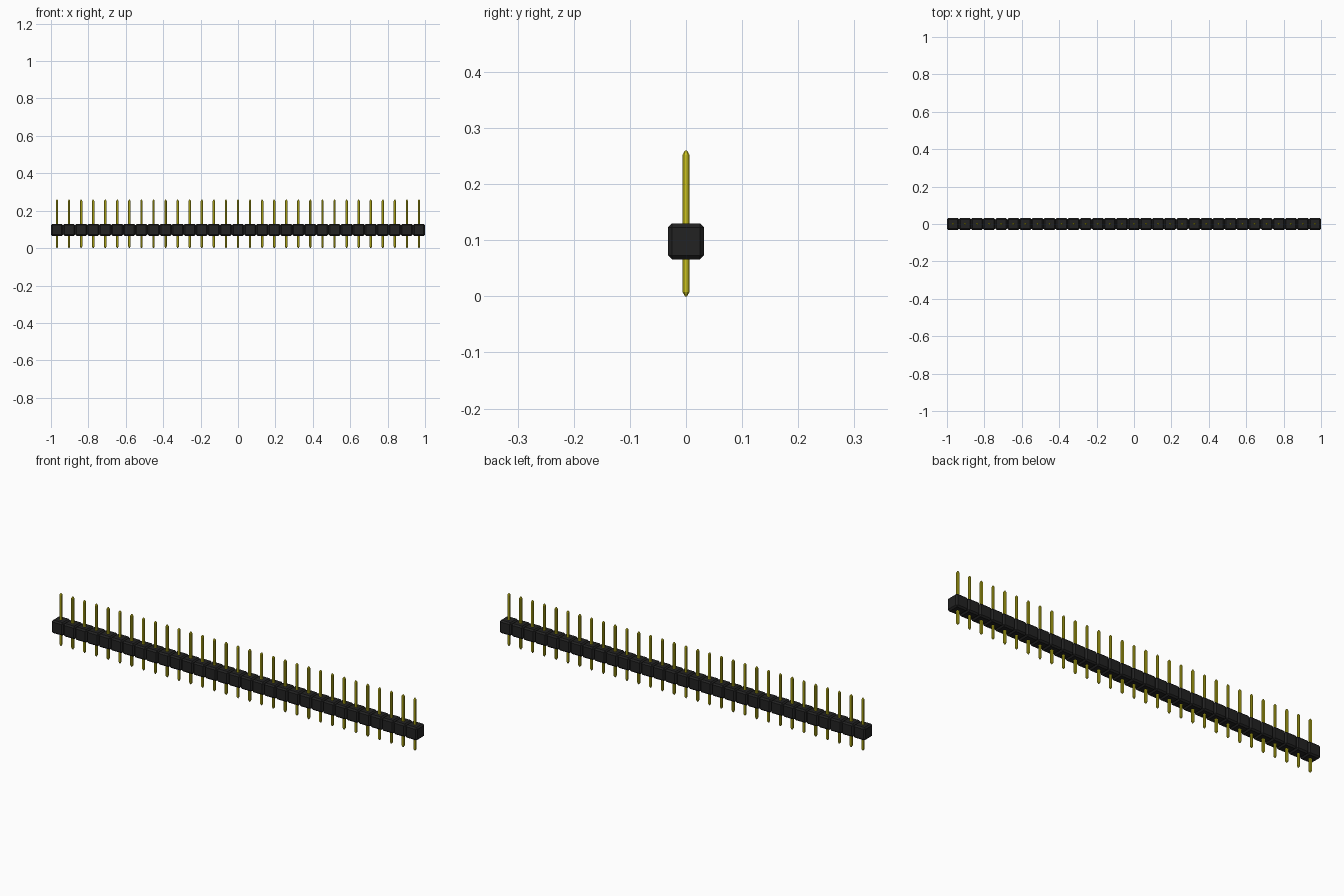
import bpy
import bmesh
from mathutils import Matrix

COUNT = 31
PITCH = 2 / COUNT
BODY_Z = 0.098
PIN_TOP = 0.26
PIN_HALF = 0.0063
TIP = 0.008

if "Cube" in bpy.data.objects:
    bpy.data.objects.remove(bpy.data.objects["Cube"], do_unlink=True)


def make_material(name, colour):
    mat = bpy.data.materials.new(name)
    mat.use_nodes = True
    mat.diffuse_color = colour
    mat.node_tree.nodes["Principled BSDF"].inputs["Base Color"].default_value = colour
    return mat


def add_object(name, bm, mat, x):
    mesh = bpy.data.meshes.new(name)
    bm.to_mesh(mesh)
    bm.free()
    mesh.materials.append(mat)
    obj = bpy.data.objects.new(name, mesh)
    obj.location.x = x
    bpy.context.collection.objects.link(obj)
    return obj


def housing_block():
    # Cube with every edge chamfered
    bm = bmesh.new()
    size = Matrix.Diagonal((PITCH, 0.064, 0.064, 1))
    bmesh.ops.create_cube(bm, size=1, matrix=Matrix.Translation((0, 0, BODY_Z)) @ size)
    bmesh.ops.bevel(bm, geom=bm.edges[:], offset=0.007, segments=1,
                    affect='EDGES', profile=0.5)
    return bm


def pin():
    # Square shaft with chamfered corners and tapered ends
    bm = bmesh.new()
    half, cut = PIN_HALF, PIN_HALF * 0.55
    outline = [(half, -cut), (half, cut), (cut, half), (-cut, half),
               (-half, cut), (-half, -cut), (-cut, -half), (cut, -half)]
    rings = []
    for z, scale in ((0, 0.3), (TIP, 1), (PIN_TOP - TIP, 1), (PIN_TOP, 0.3)):
        rings.append([bm.verts.new((x * scale, y * scale, z)) for x, y in outline])
    for low, high in zip(rings, rings[1:]):
        for i in range(len(outline)):
            j = (i + 1) % len(outline)
            bm.faces.new((low[i], low[j], high[j], high[i]))
    bm.faces.new(rings[0][::-1])
    bm.faces.new(rings[-1])
    return bm


black = make_material("black plastic", (0.016, 0.016, 0.016, 1))
gold = make_material("yellow metal", (0.62, 0.56, 0.012, 1))

# One housing block and one pin at each position along the row
for n in range(COUNT):
    x = (n - (COUNT - 1) / 2) * PITCH
    add_object(f"housing_block_{n + 1}", housing_block(), black, x)
    add_object(f"pin_{n + 1}", pin(), gold, x)
